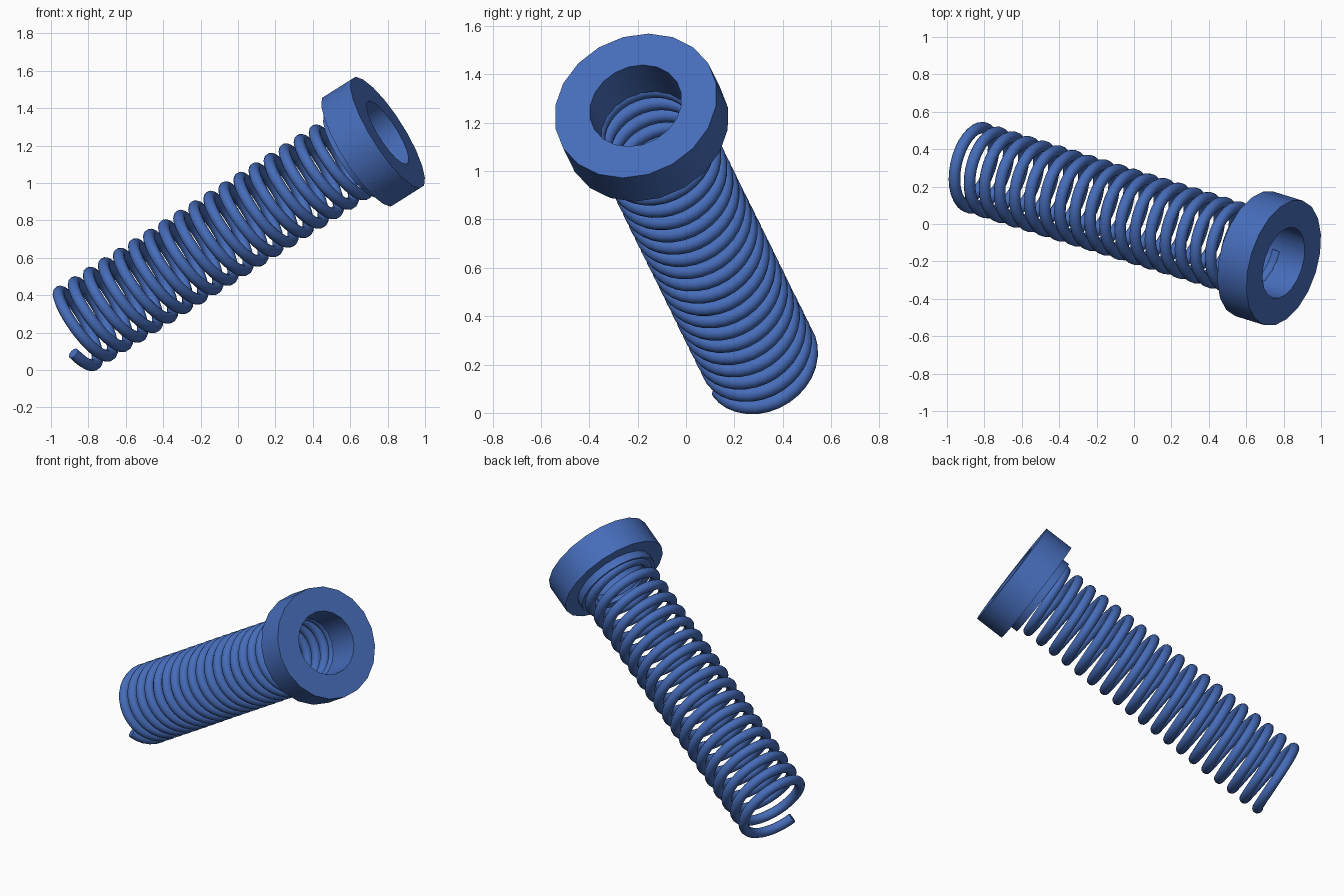
import bpy, bmesh, math
from mathutils import Vector

if "Cube" in bpy.data.objects:
    bpy.data.objects.remove(bpy.data.objects["Cube"])

AXIS = Vector((1.0, -0.31, 0.63)).normalized()   # spring axis, towards the cap
CAP = Vector((0.80, -0.208, 1.27))               # centre of the cap's outer face
COIL_R, WIRE_R, PITCH = 0.216, 0.031, 0.0984
START, TURNS = -2.07, 19.2                       # axial start and number of coils

blue = bpy.data.materials.new("steel_blue")
blue.diffuse_color = (0.061, 0.150, 0.485, 1)
blue.use_nodes = True
blue.node_tree.nodes["Principled BSDF"].inputs["Base Color"].default_value = blue.diffuse_color


def finish(obj):
    obj.data.materials.clear()
    obj.data.materials.append(blue)
    bpy.ops.object.select_all(action='DESELECT')
    obj.select_set(True)
    bpy.context.view_layer.objects.active = obj
    bpy.ops.object.shade_smooth_by_angle(angle=math.radians(40))


def lathe(name, profile, sides):
    """Closed (radius, height) profile revolved around the spring axis."""
    bm = bmesh.new()
    rings = [[bm.verts.new((r * math.cos(2 * math.pi * i / sides),
                            r * math.sin(2 * math.pi * i / sides), h))
              for i in range(sides)] for r, h in profile]
    for k, ring in enumerate(rings):
        nxt = rings[(k + 1) % len(rings)]
        for i in range(sides):
            j = (i + 1) % sides
            bm.faces.new((ring[i], ring[j], nxt[j], nxt[i]))
    bmesh.ops.recalc_face_normals(bm, faces=bm.faces)
    mesh = bpy.data.meshes.new(name)
    bm.to_mesh(mesh)
    bm.free()
    obj = bpy.data.objects.new(name, mesh)
    bpy.context.collection.objects.link(obj)
    obj.location = CAP
    obj.rotation_mode = 'QUATERNION'
    obj.rotation_quaternion = AXIS.to_track_quat('Z', 'Y')
    finish(obj)


# Ring cap with a short collar behind it
lathe("ring_cap", [(0.197, 0), (0.348, 0), (0.348, -0.19), (0.26, -0.19),
                   (0.26, -0.24), (0.197, -0.24)], 20)

# Coil spring: right-handed helix swept with a round wire
u = Vector((0.03, -0.20, -0.11))
u = (u - AXIS * u.dot(AXIS)).normalized()
v = AXIS.cross(u)
STEPS = 32
count = int(TURNS * STEPS) + 1
curve = bpy.data.curves.new("coil_spring", 'CURVE')
curve.dimensions = '3D'
curve.bevel_depth = WIRE_R
curve.bevel_resolution = 4
curve.use_fill_caps = True
path = curve.splines.new('POLY')
path.points.add(count - 1)
for i, point in enumerate(path.points):
    a = 2 * math.pi * i / STEPS
    pos = CAP + AXIS * (START + PITCH * i / STEPS) \
        + COIL_R * (u * math.cos(a) + v * math.sin(a))
    point.co = (*pos, 1)
spring = bpy.data.objects.new("coil_spring", curve)
bpy.context.collection.objects.link(spring)
bpy.ops.object.select_all(action='DESELECT')
spring.select_set(True)
bpy.context.view_layer.objects.active = spring
bpy.ops.object.convert(target='MESH')
finish(bpy.context.view_layer.objects.active)
